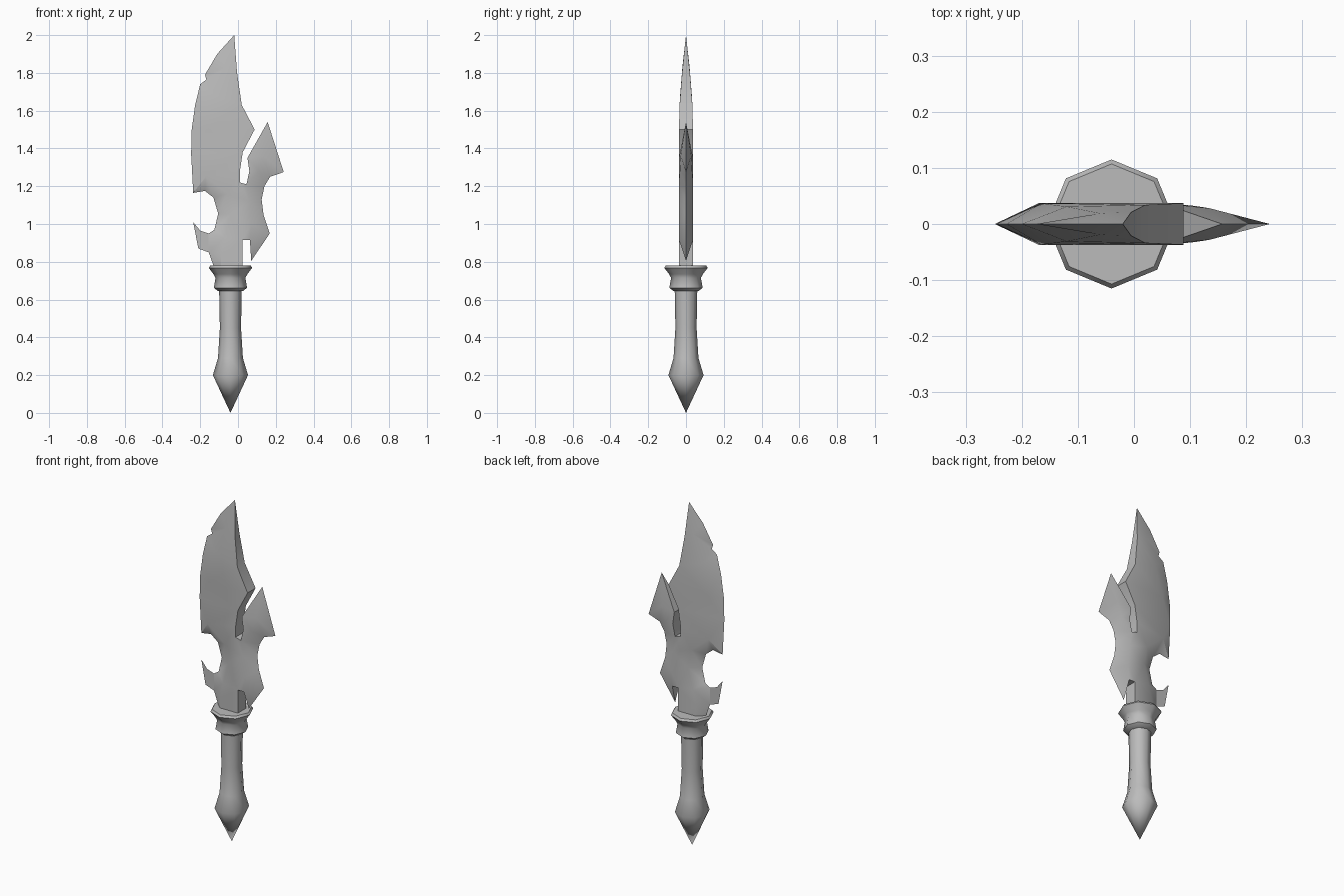
import bpy, bmesh, math
from mathutils import Vector
from mathutils.geometry import delaunay_2d_cdt

if "Cube" in bpy.data.objects:
    bpy.data.objects.remove(bpy.data.objects["Cube"])

steel = bpy.data.materials.new("grey_steel")
steel.use_nodes = True
GREY = (0.5, 0.5, 0.5, 1)
steel.diffuse_color = GREY
steel.node_tree.nodes["Principled BSDF"].inputs["Base Color"].default_value = GREY


def finish(bm, name, angle):
    bmesh.ops.recalc_face_normals(bm, faces=bm.faces)
    me = bpy.data.meshes.new(name)
    bm.to_mesh(me)
    bm.free()
    ob = bpy.data.objects.new(name, me)
    bpy.context.collection.objects.link(ob)
    me.materials.append(steel)
    bpy.ops.object.select_all(action="DESELECT")
    ob.select_set(True)
    bpy.context.view_layer.objects.active = ob
    bpy.ops.object.shade_smooth_by_angle(angle=math.radians(angle))
    return ob


T = 0.037  # half thickness of the blade

# Sharpened edge: tip, belly, left notch, left barb, down to the neck
sharp_left = [(-.02, 2), (-.11, 1.9), (-.175, 1.79), (-.167, 1.765), (-.2, 1.74),
              (-.227, 1.63), (-.245, 1.5), (-.248, 1.37), (-.237, 1.165), (-.175, 1.175),
              (-.13, 1.14), (-.105, 1.055), (-.125, .97), (-.155, .95), (-.2, .965),
              (-.237, 1.01), (-.21, .87), (-.155, .85), (-.13, .78), (-.13, .74)]
# Blunt neck and small slot above the collar
blunt_neck = [(.025, .74), (.025, .915), (.063, .915)]
# Sharpened right barb and horn
sharp_right = [(.07, .805), (.168, .95), (.135, 1.05), (.125, 1.13), (.14, 1.2),
               (.17, 1.25), (.242, 1.275), (.157, 1.54)]
# Blunt long slot, then the spine thinning toward the tip
blunt_slot = [(.05, 1.35), (.06, 1.28), (.045, 1.21), (.01, 1.22), (.01, 1.28),
              (.025, 1.38), (.088, 1.5)]
spine = [(.02, 1.63, .034), (-.005, 1.8, .021)]
# Ridge points inside the outline
ridge = [(-.06, 1.83, .019), (-.12, 1.68, .031), (-.165, 1.5, T), (-.17, 1.25, T),
         (-.06, 1.16, T), (-.04, 1.05, T), (-.07, .93, T), (-.09, .84, T), (-.09, .76, T),
         (.06, 1.12, T), (.07, 1.0, T), (.11, 1.28, .032), (.135, 1.36, .028)]

outline = ([(x, z, 0) for x, z in sharp_left] + [(x, z, T) for x, z in blunt_neck]
           + [(x, z, 0) for x, z in sharp_right] + [(x, z, T) for x, z in blunt_slot] + spine)
n = len(outline)
points = outline + ridge
flat = [Vector((x, z)) for x, z, t in points]
edges = [(i, (i + 1) % n) for i in range(n)]
tris = delaunay_2d_cdt(flat, edges, [list(range(n))], 1, 1e-6)[2]

bm = bmesh.new()
front = [bm.verts.new((x, -t, z)) for x, z, t in points]
back = [bm.verts.new((x, t, z)) if t else front[i] for i, (x, z, t) in enumerate(points)]
for tri in tris:
    for side in (front, back):
        face = [side[i] for i in tri]
        if not bm.faces.get(face):
            bm.faces.new(face)
# Walls along the blunt edges
for a, b in edges:
    wall = list(dict.fromkeys([front[a], front[b], back[b], back[a]]))
    if len(wall) > 2:
        bm.faces.new(wall)
finish(bm, "blade", 35)


def lathe(name, profile, angle, sides=8, cx=-.04):
    bm = bmesh.new()
    rings = []
    for r, z in profile:
        if r == 0:
            rings.append([bm.verts.new((cx, 0, z))] * sides)
        else:
            rings.append([bm.verts.new((cx + r * math.sin(k * math.tau / sides),
                                        r * math.cos(k * math.tau / sides), z))
                          for k in range(sides)])
    for lo, hi in zip(rings, rings[1:]):
        for k in range(sides):
            j = (k + 1) % sides
            bm.faces.new(list(dict.fromkeys([lo[k], lo[j], hi[j], hi[k]])))
    return finish(bm, name, angle)


# Grip with its pointed pommel
lathe("grip", [(0, 0), (.093, .2), (.066, .29), (.056, .45), (.06, .66), (0, .66)], 60)
# Flared collar holding the blade
lathe("collar", [(0, .645), (.066, .645), (.088, .662), (.079, .715), (.09, .735),
                 (.115, .768), (.107, .78), (0, .78)], 50)
